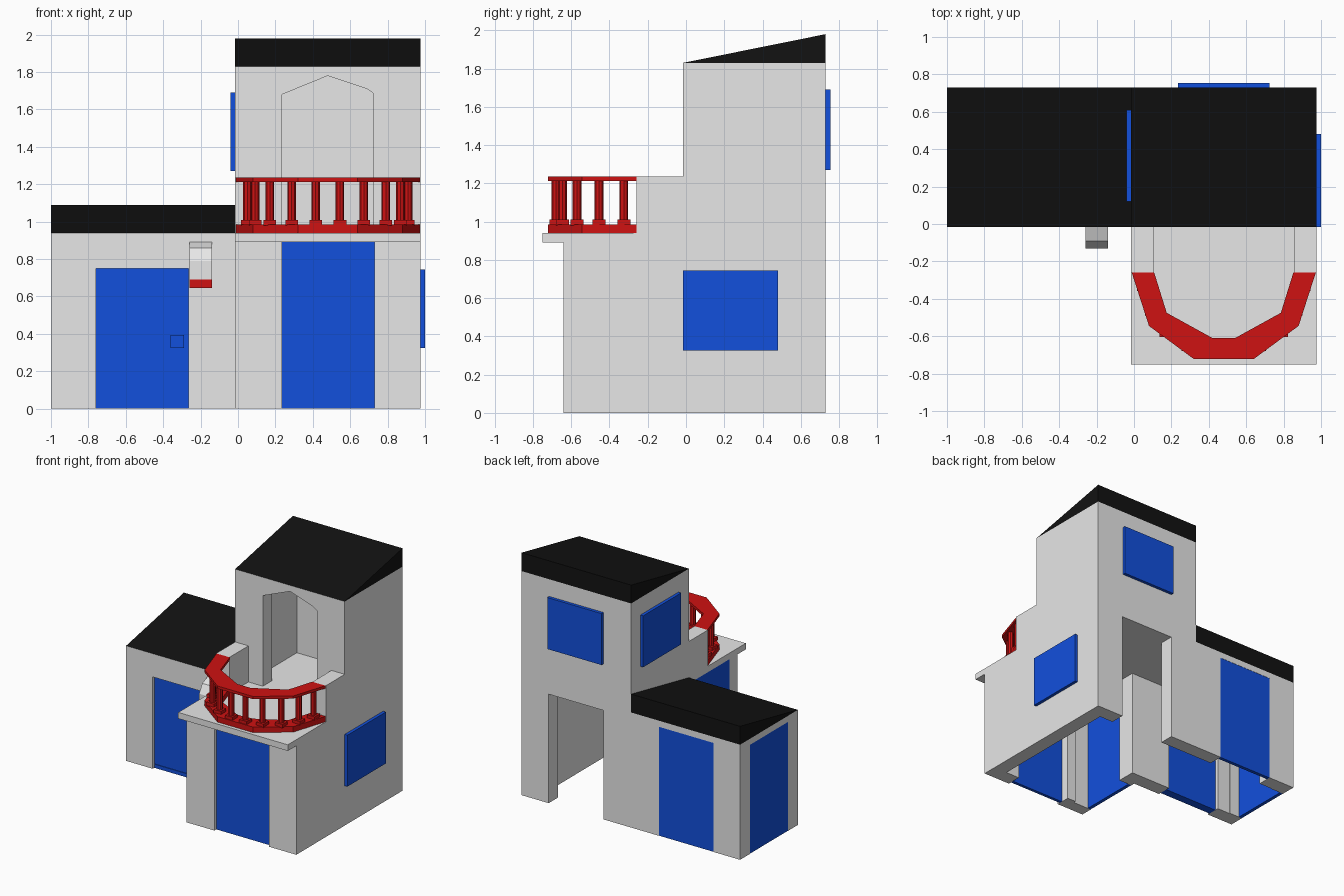
import bpy, bmesh
from mathutils import Vector

cube = bpy.data.objects.get("Cube")
if cube:
    bpy.data.objects.remove(cube, do_unlink=True)


def material(name, rgb):
    m = bpy.data.materials.new(name)
    m.use_nodes = True
    m.diffuse_color = (*rgb, 1)
    m.node_tree.nodes["Principled BSDF"].inputs["Base Color"].default_value = (*rgb, 1)
    return m


GREY = material("wall grey", (0.8, 0.8, 0.8))
BLUE = material("door blue", (0.006, 0.08, 0.72))
RED = material("railing red", (0.62, 0.006, 0.006))
BLACK = material("roof black", (0.006, 0.006, 0.006))


def prism(name, pts, a, b, mat, axis="z"):
    """Extrude a 2D outline from a to b along the chosen axis."""
    place = {"x": lambda u, v, t: (t, u, v),
             "y": lambda u, v, t: (u, t, v),
             "z": lambda u, v, t: (u, v, t)}[axis]
    bm = bmesh.new()
    face = bm.faces.new([bm.verts.new(place(u, v, a)) for u, v in pts])
    out = bmesh.ops.extrude_face_region(bm, geom=[face])
    moved = [g for g in out["geom"] if isinstance(g, bmesh.types.BMVert)]
    bmesh.ops.translate(bm, verts=moved, vec=Vector(place(0, 0, b - a)))
    bmesh.ops.recalc_face_normals(bm, faces=bm.faces)
    me = bpy.data.meshes.new(name)
    bm.to_mesh(me)
    bm.free()
    me.materials.append(mat)
    ob = bpy.data.objects.new(name, me)
    bpy.context.scene.collection.objects.link(ob)
    return ob


def box(name, x, y, z, mat):
    return prism(name, [(x[0], y[0]), (x[1], y[0]), (x[1], y[1]), (x[0], y[1])], *z, mat)


def cut(ob, cutter):
    """Subtract the cutter, then remove it."""
    cutter.hide_render = True
    mod = ob.modifiers.new("opening", "BOOLEAN")
    mod.operation, mod.solver, mod.object = "DIFFERENCE", "EXACT", cutter
    bpy.context.view_layer.update()
    dg = bpy.context.evaluated_depsgraph_get()
    me = bpy.data.meshes.new_from_object(ob.evaluated_get(dg))
    ob.modifiers.clear()
    ob.data = me
    bpy.data.objects.remove(cutter, do_unlink=True)


# Main limits: outer faces, wall thickness, floor level
L, M, R = -1.0, -0.015, 0.975
F, B, PORCH = -0.015, 0.73, -0.64
T = 0.12
CEIL, FLOOR, EAVE = 0.89, 0.94, 1.83
DOOR = (0.235, 0.73)
WING_DOOR = (-0.76, -0.265)

# Ground floor: hollow L-shaped shell, open underneath
ground = prism("ground_walls", [(L, F), (M, F), (M, PORCH), (R, PORCH), (R, B), (L, B)],
               0, CEIL, GREY)
cut(ground, prism("inside", [(L + T, F + T), (M + T, F + T), (M + T, PORCH + T),
                             (R - T, PORCH + T), (R - T, B - T), (L + T, B - T)],
                  -0.1, 1, GREY))
side_y = (0.11, 0.605)
porch_y = (-0.54, -0.05)
openings = [(DOOR, (PORCH - 0.1, PORCH + 0.2), 1), (DOOR, (B - 0.2, B + 0.1), 1),
            (WING_DOOR, (F - 0.1, F + 0.2), 0.75), (WING_DOOR, (B - 0.2, B + 0.1), 1),
            ((L - 0.1, L + 0.2), side_y, 1), ((M - 0.1, M + T + 0.05), porch_y, 1)]
for x, y, top in openings:
    cut(ground, box("opening", x, y, (-0.1, top), GREY))

# Floor slabs, the tower one reaching out as the balcony
box("balcony_slab", (M, R), (-0.75, B), (CEIL, FLOOR), GREY)
box("wing_ceiling", (L, M), (F, B), (CEIL, FLOOR), GREY)

# Upper room with arched balcony doorway
tower = box("tower_walls", (M, R), (F, B), (FLOOR, EAVE), GREY)
cut(tower, box("room", (M + T, R - T), (F + T, B - T), (0.8, 2), GREY))
arch = [(0.235, 0.8), (0.725, 0.8), (0.725, 1.685), (0.69, 1.71), (0.48, 1.78), (0.235, 1.68)]
cut(tower, prism("arch", arch, F - 0.1, F + T + 0.1, GREY, "y"))

# Single-slope roofs
for name, x0, x1, z in (("tower_roof", M, R, EAVE), ("wing_roof", L, M, FLOOR)):
    prism(name, [(F, z), (B, z), (B, z + 0.15)], x0, x1, BLACK, "x")

# Doors and panels in the ground floor
box("porch_door", DOOR, (PORCH + 0.025, PORCH + 0.05), (0, CEIL), BLUE)
box("wing_door", WING_DOOR, (F + 0.025, F + 0.09), (0.03, 0.75), BLUE)
box("wing_threshold", WING_DOOR, (F + 0.02, F + 0.09), (0, 0.03), BLUE)
box("wing_door_handle", (-0.36, -0.29), (F + 0.01, F + 0.025), (0.325, 0.395), BLUE)
box("wing_back_panel", WING_DOOR, (B - 0.03, B - 0.002), (0, CEIL), BLUE)
box("wing_side_panel", (L + 0.002, L + 0.03), side_y, (0, CEIL), BLUE)
box("porch_side_panel", (M + 0.002, M + 0.03), porch_y, (0, CEIL), BLUE)

# Windows standing proud of the walls
box("tower_back_window", (0.235, 0.725), (B, B + 0.025), (1.27, 1.69), BLUE)
box("tower_left_window", (M - 0.025, M), (0.12, 0.61), (1.27, 1.69), BLUE)
box("tower_right_window", (R, R + 0.025), (-0.015, 0.48), (0.325, 0.745), BLUE)

# Balcony parapets
for name, x0 in (("parapet_a", M), ("parapet_b", R - T)):
    box(name, (x0, x0 + T), (-0.26, F), (FLOOR, 1.235), GREY)

# Faceted balcony railing, mirrored about the balcony centre
CX = 0.48


def mirrored(half):
    return half + [(2 * CX - x, y) for x, y in reversed(half)]


outer = mirrored([(-0.012, -0.26), (0.08, -0.545), (0.32, -0.722)])
inner = mirrored([(0.108, -0.26), (0.175, -0.475), (0.42, -0.61)])
ring = outer + inner[::-1]
prism("top_rail", ring, 1.213, 1.235, RED)
prism("bottom_rail", ring, FLOOR, 0.985, RED)

# Balusters with square feet
for i, (x, y) in enumerate(mirrored([(0.05, -0.325), (0.092, -0.455), (0.17, -0.57),
                                     (0.287, -0.645), (0.415, -0.68)])):
    bpy.ops.mesh.primitive_cylinder_add(vertices=8, radius=0.023, depth=0.24,
                                        location=(x, y, 1.1))
    post = bpy.context.object
    post.name = f"baluster_{i}"
    post.data.materials.append(RED)
    w = 0.034
    box(f"baluster_foot_{i}", (x - w, x + w), (y - w, y + w), (0.98, 1.01), RED)

# Wall lamp beside the wing door
prism("lamp_hood", [(F, 0.89), (-0.09, 0.86), (-0.13, 0.79), (-0.13, 0.69), (F, 0.69)],
      -0.26, -0.14, GREY, "x")
box("lamp_base", (-0.26, -0.14), (-0.13, F), (0.645, 0.69), RED)
